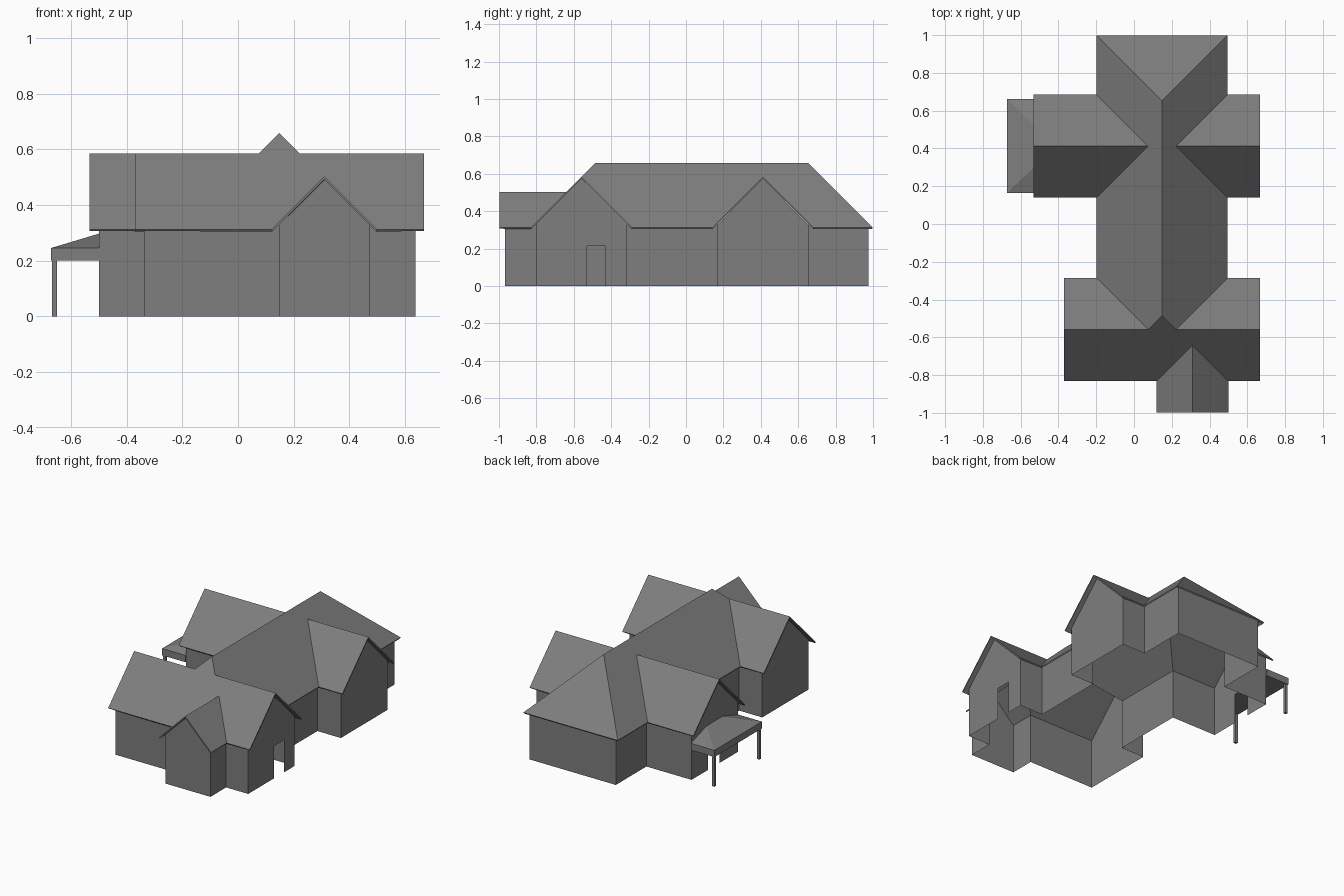
import bpy
import bmesh

if "Cube" in bpy.data.objects:
    bpy.data.objects.remove(bpy.data.objects["Cube"], do_unlink=True)

grey = bpy.data.materials.new("plain grey")
grey.use_nodes = True
grey.diffuse_color = (0.21, 0.21, 0.21, 1)
grey.node_tree.nodes["Principled BSDF"].inputs["Base Color"].default_value = (0.21, 0.21, 0.21, 1)


def make(name, faces, upward=False):
    """Build one welded mesh object from polygons given as point lists."""
    bm = bmesh.new()
    for pts in faces:
        bm.faces.new([bm.verts.new(p) for p in pts])
    bmesh.ops.remove_doubles(bm, verts=bm.verts, dist=0.0005)
    bm.normal_update()
    if upward:
        for f in bm.faces:
            if f.normal.z < 0:
                f.normal_flip()
    mesh = bpy.data.meshes.new(name)
    bm.to_mesh(mesh)
    bm.free()
    mesh.materials.append(grey)
    obj = bpy.data.objects.new(name, mesh)
    bpy.context.collection.objects.link(obj)
    return obj


def box(name, x0, x1, y0, y1, z0, z1):
    bpy.ops.mesh.primitive_cube_add(size=1, location=((x0 + x1) / 2, (y0 + y1) / 2, (z0 + z1) / 2))
    obj = bpy.context.object
    obj.name = name
    obj.scale = (x1 - x0, y1 - y0, z1 - z0)
    obj.data.materials.append(grey)
    return obj


# Roof layout: every slope is 45 degrees, so half span equals rise
EAVE = 0.312
CX, M = 0.1485, 0.3465          # main ridge position and half span
G = 0.273                       # half span of the cross wings
REAR, FRONT = 0.412, -0.559     # cross wing ridges
BACK = 0.998
PX, P, PY = 0.31, 0.19, -0.997  # entry gable ridge, half span, front edge
SOUTH = FRONT - G

facets = []
for s, rear_out, front_out in ((-1, -0.533, -0.37), (1, 0.668, 0.668)):
    edge, meet = CX + s * M, CX + s * (M - G)
    # Main slope, notched by the valleys of both wings
    facets.append([(CX, BACK - M, M), (edge, BACK, 0), (edge, REAR + G, 0), (meet, REAR, G),
                   (edge, REAR - G, 0), (edge, FRONT + G, 0), (meet, FRONT, G), (CX, SOUTH + M, M)])
    # Wing slopes
    for ridge, out, t in ((REAR, rear_out, 1), (REAR, rear_out, -1), (FRONT, front_out, 1)):
        facets.append([(out, ridge + t * G, 0), (edge, ridge + t * G, 0), (meet, ridge, G), (out, ridge, G)])
    # Entry gable slope
    facets.append([(PX, PY, P), (PX + s * P, PY, 0), (PX + s * P, SOUTH, 0), (PX, SOUTH + P, P)])
# Back hip
facets.append([(CX - M, BACK, 0), (CX + M, BACK, 0), (CX, BACK - M, M)])
# Long front slope
facets.append([(-0.37, SOUTH, 0), (PX - P, SOUTH, 0), (PX, SOUTH + P, P), (PX + P, SOUTH, 0),
               (0.668, SOUTH, 0), (0.668, FRONT, G), (CX + M - G, FRONT, G),
               (CX, SOUTH + M, M), (CX - M + G, FRONT, G), (-0.37, FRONT, G)])
roof = make("roof", [[(x, y, EAVE + r) for x, y, r in f] for f in facets], True)
thick = roof.modifiers.new("thickness", "SOLIDIFY")
thick.thickness = 0.008
thick.offset = -1
thick.use_even_offset = True

# Walls: outline corners, with the gable rise and door span of the wall that follows
outline = [
    (0.147, -0.967, P, None), (0.475, -0.967, 0, None), (0.475, -0.803, 0, None),
    (0.637, -0.803, G, (-0.53, -0.43)), (0.637, -0.316, 0, None), (0.465, -0.316, 0, None),
    (0.465, 0.168, 0, None), (0.637, 0.168, G, None), (0.637, 0.655, 0, None),
    (0.465, 0.655, 0, None), (0.465, 0.975, 0, None), (-0.168, 0.975, 0, None),
    (-0.168, 0.655, 0, None), (-0.499, 0.655, G, (0.48, 0.36)), (-0.499, 0.168, 0, None),
    (-0.168, 0.168, 0, None), (-0.168, -0.316, 0, None), (-0.338, -0.316, G, None),
    (-0.338, -0.803, 0, None), (0.147, -0.803, 0, None)]
TOP, DOOR = 0.328, 0.214
walls = []
for i, (x0, y0, rise, door) in enumerate(outline):
    x1, y1 = outline[(i + 1) % len(outline)][:2]
    pts = [(x0, y0, 0)]
    if door:
        a, b = door
        pts += [(x0, a, 0), (x0, a, DOOR), (x0, b, DOOR), (x0, b, 0)]
    pts += [(x1, y1, 0), (x1, y1, TOP)]
    if rise:
        pts.append(((x0 + x1) / 2, (y0 + y1) / 2, EAVE + rise - 0.012))
    pts.append((x0, y0, TOP))
    walls.append(pts)
make("walls", walls)

# Side canopy: flat fascia box, hipped lean-to top and two posts
OUT, IN, Y0, Y1 = -0.672, -0.499, 0.164, 0.662
LOW, HIGH, RUN = 0.245, 0.297, 0.165
box("canopy_fascia", OUT, IN, Y0, Y1, 0.2, LOW)
a, b = (OUT, Y0, LOW), (OUT, Y1, LOW)
c, d = (IN, Y1 - RUN, HIGH), (IN, Y0 + RUN, HIGH)
make("canopy_roof", [[a, b, c, d], [b, (IN, Y1, LOW), c], [a, d, (IN, Y0, LOW)]], True)
for name, y in (("canopy_post_front", Y0 + 0.004), ("canopy_post_back", Y1 - 0.022)):
    box(name, OUT + 0.004, OUT + 0.022, y, y + 0.018, 0, 0.2)
